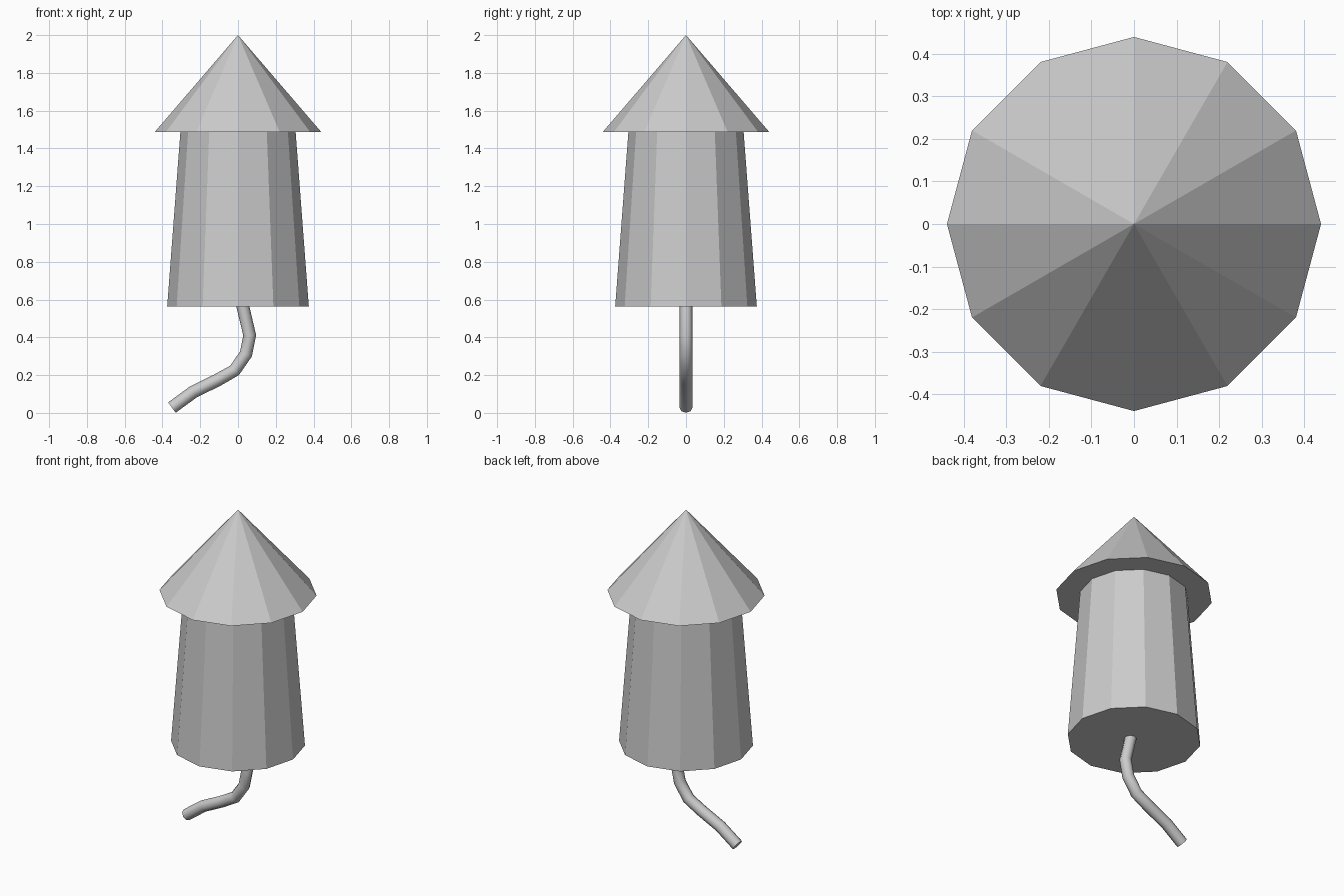
import bpy

if "Cube" in bpy.data.objects:
    bpy.data.objects.remove(bpy.data.objects["Cube"])


def frustum(name, r_low, r_high, z_low, z_high):
    bpy.ops.mesh.primitive_cone_add(vertices=12, radius1=r_low, radius2=r_high,
                                    depth=z_high - z_low,
                                    location=(0, 0, (z_low + z_high) / 2))
    bpy.context.object.name = name


# Tapered tube and overhanging pointed cap
frustum("body", 0.375, 0.305, 0.562, 1.488)
frustum("nose_cone", 0.44, 0.0, 1.488, 2.0)

# Bent fuse hanging from the underside
path = [(0.024, 0.57), (0.062, 0.41), (0.042, 0.312), (-0.018, 0.225),
        (-0.11, 0.173), (-0.235, 0.112), (-0.35, 0.028)]
curve = bpy.data.curves.new("fuse", 'CURVE')
curve.dimensions = '3D'
curve.bevel_depth = 0.034
curve.bevel_resolution = 2
curve.use_fill_caps = True
spline = curve.splines.new('POLY')
spline.points.add(len(path) - 1)
for point, (x, z) in zip(spline.points, path):
    point.co = (x, 0, z, 1)
fuse = bpy.data.objects.new("fuse", curve)
bpy.context.collection.objects.link(fuse)

# Mesh fuse, smooth along its length with crisp end caps
bpy.ops.object.select_all(action='DESELECT')
fuse.select_set(True)
bpy.context.view_layer.objects.active = fuse
bpy.ops.object.convert(target='MESH')
bpy.ops.object.shade_smooth_by_angle(angle=1.05)
